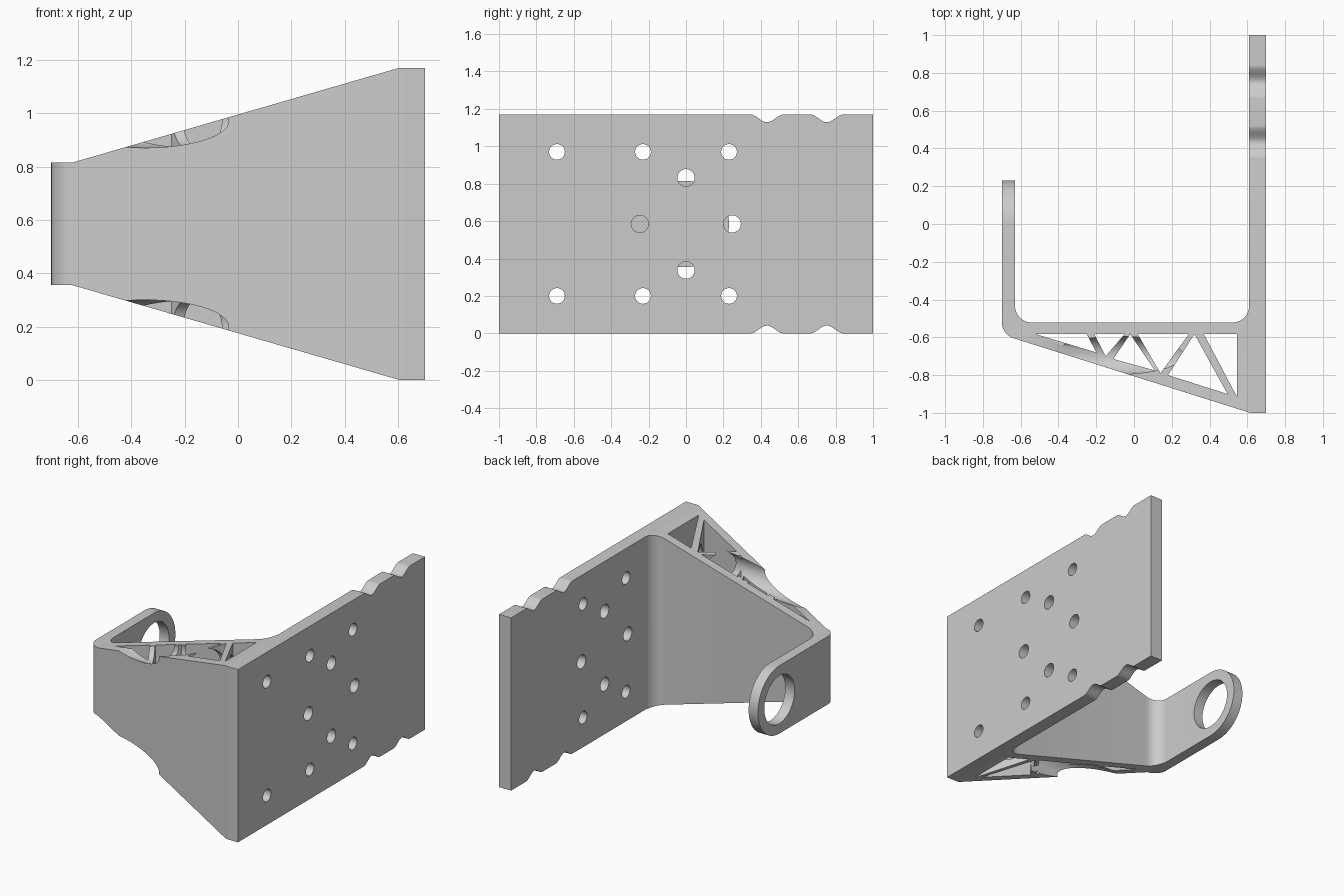
import bpy, bmesh, math
from mathutils import Vector, Matrix

cube = bpy.data.objects.get("Cube")
if cube:
    bpy.data.objects.remove(cube, do_unlink=True)

HEIGHT = 1.17
MID = HEIGHT / 2          # height of the mirror plane
ARM_R = 0.23              # half height of the arm and radius of its round end

metal = bpy.data.materials.new("plain grey")
metal.use_nodes = True
GREY = (0.6, 0.6, 0.6, 1)
metal.diffuse_color = GREY
metal.node_tree.nodes["Principled BSDF"].inputs["Base Color"].default_value = GREY


def rounded(corners, steps=10):
    """Outline from (x, y, radius) corners with the corners filleted."""
    out = []
    for i, (x, y, r) in enumerate(corners):
        p = Vector((x, y))
        if r == 0:
            out.append(p)
            continue
        a = (Vector(corners[i - 1][:2]) - p).normalized()
        b = (Vector(corners[(i + 1) % len(corners)][:2]) - p).normalized()
        half = a.angle(b) / 2
        centre = p + (a + b).normalized() * (r / math.sin(half))
        start = p + a * (r / math.tan(half)) - centre
        end = p + b * (r / math.tan(half)) - centre
        turn = math.atan2(start.x * end.y - start.y * end.x, start.dot(end))
        for k in range(steps + 1):
            out.append(centre + Matrix.Rotation(turn * k / steps, 2) @ start)
    return out


def prism(name, outline, axis, low, high):
    """Extrude a 2D outline along one axis."""
    place = {"x": lambda u, v, d: (d, u, v),
             "y": lambda u, v, d: (u, d, v),
             "z": lambda u, v, d: (u, v, d)}[axis]
    bm = bmesh.new()
    face = bm.faces.new([bm.verts.new(place(u, v, low)) for u, v in outline])
    grown = bmesh.ops.extrude_face_region(bm, geom=[face])["geom"]
    shift = Vector(place(0, 0, high - low))
    bmesh.ops.translate(bm, verts=[g for g in grown if isinstance(g, bmesh.types.BMVert)], vec=shift)
    bmesh.ops.recalc_face_normals(bm, faces=bm.faces)
    mesh = bpy.data.meshes.new(name)
    bm.to_mesh(mesh)
    bm.free()
    mesh.materials.append(metal)
    obj = bpy.data.objects.new(name, mesh)
    bpy.context.collection.objects.link(obj)
    return obj


def circle(u, v, r, n=40):
    return [(u + r * math.cos(2 * math.pi * k / n), v + r * math.sin(2 * math.pi * k / n))
            for k in range(n)]


def carve(body, cutter, operation="DIFFERENCE"):
    cutter.hide_render = True
    mod = body.modifiers.new("carve", "BOOLEAN")
    mod.operation, mod.solver, mod.object = operation, "EXACT", cutter
    bpy.context.view_layer.objects.active = body
    bpy.ops.object.modifier_apply(modifier=mod.name)
    bpy.data.objects.remove(cutter, do_unlink=True)


# Bracket body: mounting plate, cross web and short arm as one plan outline
plan = rounded([
    (0.70, -1, 0), (0.70, 1, 0), (0.61, 1, 0), (0.61, -0.522, 0.09),
    (-0.63, -0.522, 0.09), (-0.63, 0.4, 0), (-0.70, 0.4, 0),
    (-0.70, -0.585, 0.09), (0.615, -1, 0.1)])
bracket = prism("bracket", plan, "z", -0.1, 1.3)

# Triangular truss pockets between the ribs
TOP = -0.583
pockets = [
    [(-0.52, TOP), (-0.25, TOP), (-0.20, -0.68)],
    [(-0.21, TOP), (-0.05, TOP), (-0.15, -0.70)],
    [(-0.02, TOP), (-0.11, -0.715), (0.11, -0.775)],
    [(0.02, TOP), (0.29, TOP), (0.14, -0.79)],
    [(0.32, TOP), (0.18, -0.80), (0.495, -0.90)],
    [(0.37, TOP), (0.545, TOP), (0.545, -0.915)]]
for triangle in pockets:
    carve(bracket, prism("pocket_cutter", triangle, "z", -0.3, 1.5))

# Tapered front silhouette
taper = [(0.9, 0), (0.605, 0), (-0.62, MID - ARM_R), (-0.9, MID - ARM_R),
         (-0.9, MID + ARM_R), (-0.62, MID + ARM_R), (0.605, HEIGHT), (0.9, HEIGHT)]
carve(bracket, prism("taper_envelope", taper, "y", -1.3, 1.3), "INTERSECT")

# Round end and eye of the arm
arc = [(ARM_R * math.cos(t), MID + ARM_R * math.sin(t))
       for t in (math.pi * (0.5 - k / 32) for k in range(33))]
carve(bracket, prism("arm_end_cutter", arc + [(0, 0.1), (0.6, 0.1), (0.6, 1.1), (0, 1.1)],
                     "x", -0.8, -0.5))
carve(bracket, prism("eye_cutter", circle(0, MID, 0.162, 64), "x", -0.8, -0.5))

# Plate holes, tool clearance bores and edge notches, mirrored about mid height
for side in (-1, 1):
    for y in (-0.69, -0.23, 0.23):
        carve(bracket, prism("screw_hole_cutter", circle(y, MID + side * 0.385, 0.042), "x", 0.5, 0.8))
    carve(bracket, prism("clearance_cutter", circle(-0.695, MID + side * 0.385, 0.1, 64), "x", -0.9, 0.53))
    carve(bracket, prism("ring_hole_cutter", circle(side * 0.247, MID, 0.046), "x", 0.5, 0.8))
    carve(bracket, prism("ring_hole_cutter", circle(0, MID + side * 0.247, 0.046), "x", 0.5, 0.8))
    for y in (0.433, 0.753):
        wave = []
        for k in range(25):
            s = k / 12 - 1
            depth = 0.021 * (1 + math.cos(math.pi * s)) - 0.0005
            wave.append((y + 0.09 * s, MID + side * (MID - depth)))
        outside = MID + side * (MID + 0.1)
        carve(bracket, prism("notch_cutter", wave + [(y + 0.09, outside), (y - 0.09, outside)],
                             "x", 0.5, 0.8))

# Smooth the curved walls, keep edges sharp
bpy.ops.object.select_all(action="DESELECT")
bracket.select_set(True)
bpy.context.view_layer.objects.active = bracket
bpy.ops.object.shade_smooth_by_angle(angle=math.radians(30))
